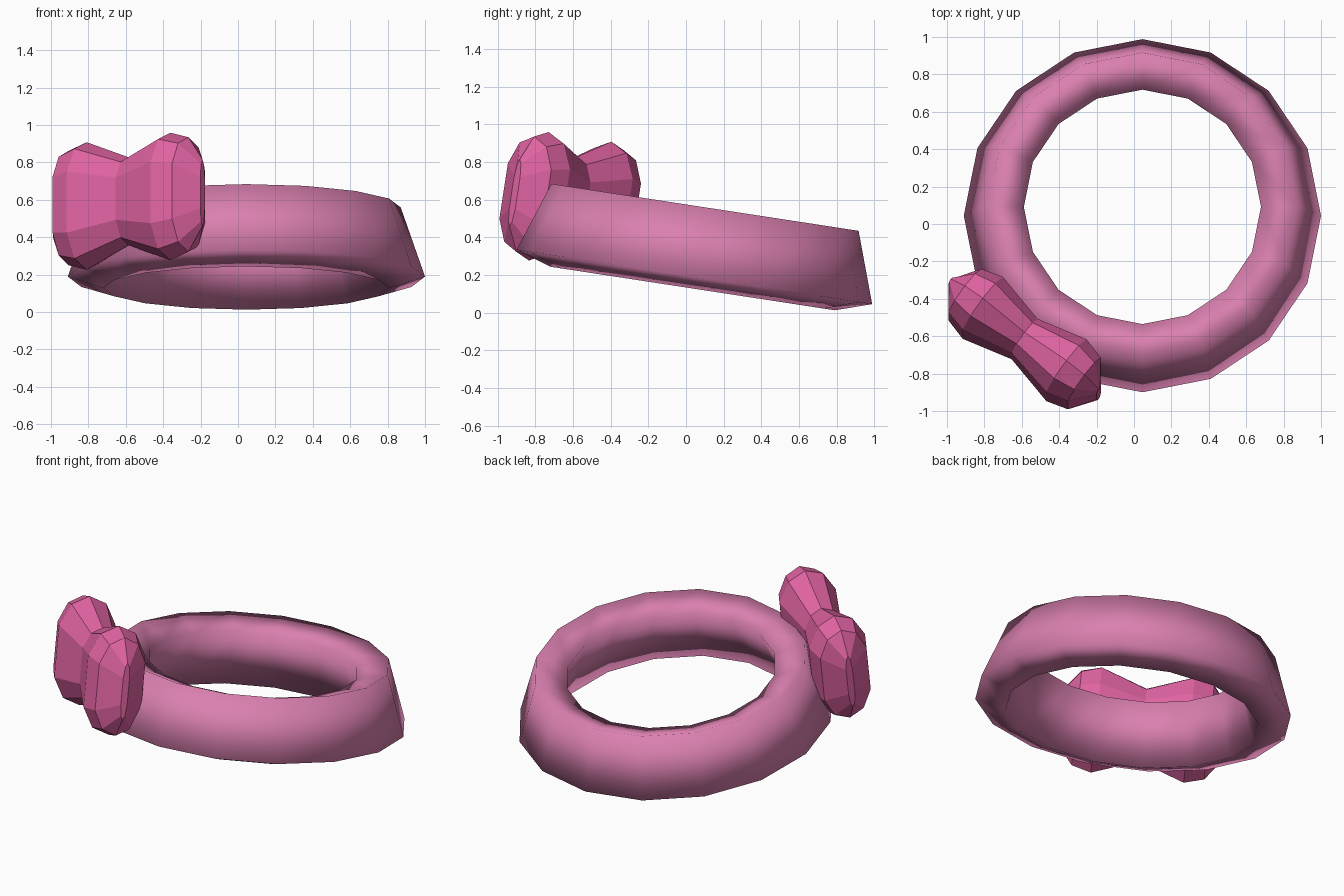
import bpy, math
from mathutils import Matrix, Vector

if "Cube" in bpy.data.objects:
    bpy.data.objects.remove(bpy.data.objects["Cube"])

TILT = Matrix.Rotation(math.radians(-8.7), 4, 'X')


def material(name, rgb):
    m = bpy.data.materials.new(name)
    m.diffuse_color = (*rgb, 1)
    m.use_nodes = True
    m.node_tree.nodes["Principled BSDF"].inputs["Base Color"].default_value = m.diffuse_color
    return m


def make(name, verts, faces, matrix, mat, smooth):
    me = bpy.data.meshes.new(name)
    me.from_pydata([matrix @ Vector(v) for v in verts], [], faces)
    me.update()
    me.materials.append(mat)
    for p in me.polygons:
        p.use_smooth = smooth
    ob = bpy.data.objects.new(name, me)
    bpy.context.collection.objects.link(ob)
    return ob


soft_pink = material("soft_pink", (0.70, 0.215, 0.43))
bright_pink = material("bright_pink", (0.74, 0.125, 0.36))

# Collar: slanted rectangular section swept round 16 steps (radius, height)
section = [(0.764, 0.0), (0.955, 0.062), (0.825, 0.436), (0.634, 0.374)]
N, K = 16, len(section)
verts = [(r * math.cos(2 * math.pi * i / N), r * math.sin(2 * math.pi * i / N), h)
         for i in range(N) for r, h in section]
faces = [(i * K + j, (i + 1) % N * K + j, (i + 1) % N * K + (j + 1) % K, i * K + (j + 1) % K)
         for i in range(N) for j in range(K)]
make("collar", verts, faces, Matrix.Translation((0.045, 0.035, 0.128)) @ TILT, soft_pink, True)

# Bow: ten-sided rounded section lofted along its length (position, half depth, half height)
half = [(0.0, 0.115, 0.238), (0.28, 0.178, 0.345), (0.40, 0.146, 0.31), (0.495, 0.02, 0.18)]
rings = [(-u, t, h) for u, t, h in reversed(half[1:])] + half
quarter = [(1, -0.48), (1, 0.48), (0.62, 0.86), (0, 1), (-0.62, 0.86)]
outline = quarter + [(-a, -b) for a, b in quarter]
K = len(outline)
verts = [(u, -a * t, b * h) for u, t, h in rings for a, b in outline]
faces = [(i * K + j, i * K + (j + 1) % K, (i + 1) * K + (j + 1) % K, (i + 1) * K + j)
         for i in range(len(rings) - 1) for j in range(K)]
faces = [f[::-1] for f in faces]
faces += [tuple(range(K)), tuple(reversed(range((len(rings) - 1) * K, len(rings) * K)))]
bow = make("bow", verts, faces,
           Matrix.Translation((-0.585, -0.615, 0.592)) @ TILT
           @ Matrix.Rotation(math.radians(-37), 4, 'Z'), bright_pink, False)

# Make the normals point outwards
import bmesh
for ob in bpy.data.objects:
    bm = bmesh.new()
    bm.from_mesh(ob.data)
    bmesh.ops.recalc_face_normals(bm, faces=bm.faces)
    bm.to_mesh(ob.data)
    bm.free()
